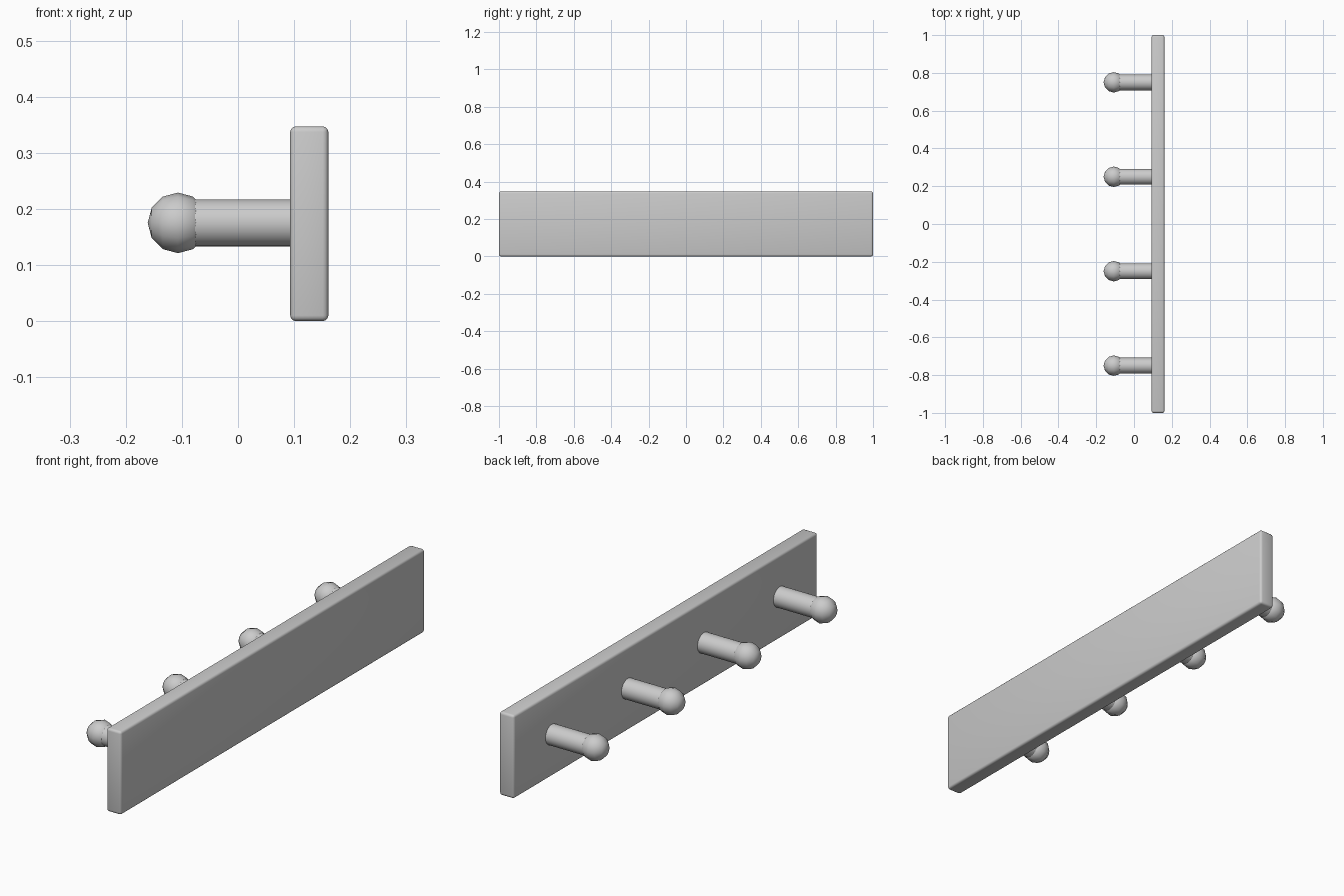
import bpy
from math import pi

cube = bpy.data.objects.get("Cube")
if cube:
    bpy.data.objects.remove(cube, do_unlink=True)

# One plain grey for the whole rack
grey = bpy.data.materials.new("light_grey")
grey.use_nodes = True
colour = (0.6, 0.6, 0.6, 1)
grey.diffuse_color = colour
grey.node_tree.nodes["Principled BSDF"].inputs["Base Color"].default_value = colour

PEG_Z = 0.175
BOARD_FRONT, BOARD_BACK, BOARD_HEIGHT = 0.093, 0.161, 0.347
KNOB_X, KNOB_R, PEG_R = -0.107, 0.054, 0.042


def finish(name):
    obj = bpy.context.object
    obj.name = name
    obj.data.materials.append(grey)
    bpy.ops.object.shade_smooth()
    return obj


# Long backboard with softly rounded edges
bpy.ops.mesh.primitive_cube_add(
    size=1, location=((BOARD_FRONT + BOARD_BACK) / 2, 0, BOARD_HEIGHT / 2))
bpy.context.object.scale = (BOARD_BACK - BOARD_FRONT, 2, BOARD_HEIGHT)
bpy.ops.object.transform_apply(location=False, rotation=False, scale=True)
board = finish("backboard")
bevel = board.modifiers.new("rounded_edges", "BEVEL")
bevel.width = 0.01
bevel.segments = 3

# Four pegs, each a round shaft ending in a ball knob
for i in range(4):
    y = -0.75 + 0.5 * i
    shaft_end = BOARD_FRONT + 0.01
    bpy.ops.mesh.primitive_cylinder_add(
        vertices=32, radius=PEG_R, depth=shaft_end - KNOB_X,
        location=((shaft_end + KNOB_X) / 2, y, PEG_Z), rotation=(0, pi / 2, 0))
    finish(f"peg_shaft_{i + 1}")
    bpy.ops.object.shade_smooth_by_angle(angle=pi / 6)

    bpy.ops.mesh.primitive_uv_sphere_add(
        segments=12, ring_count=6, radius=KNOB_R,
        location=(KNOB_X, y, PEG_Z), rotation=(0, pi / 2, 0))
    finish(f"peg_knob_{i + 1}")
